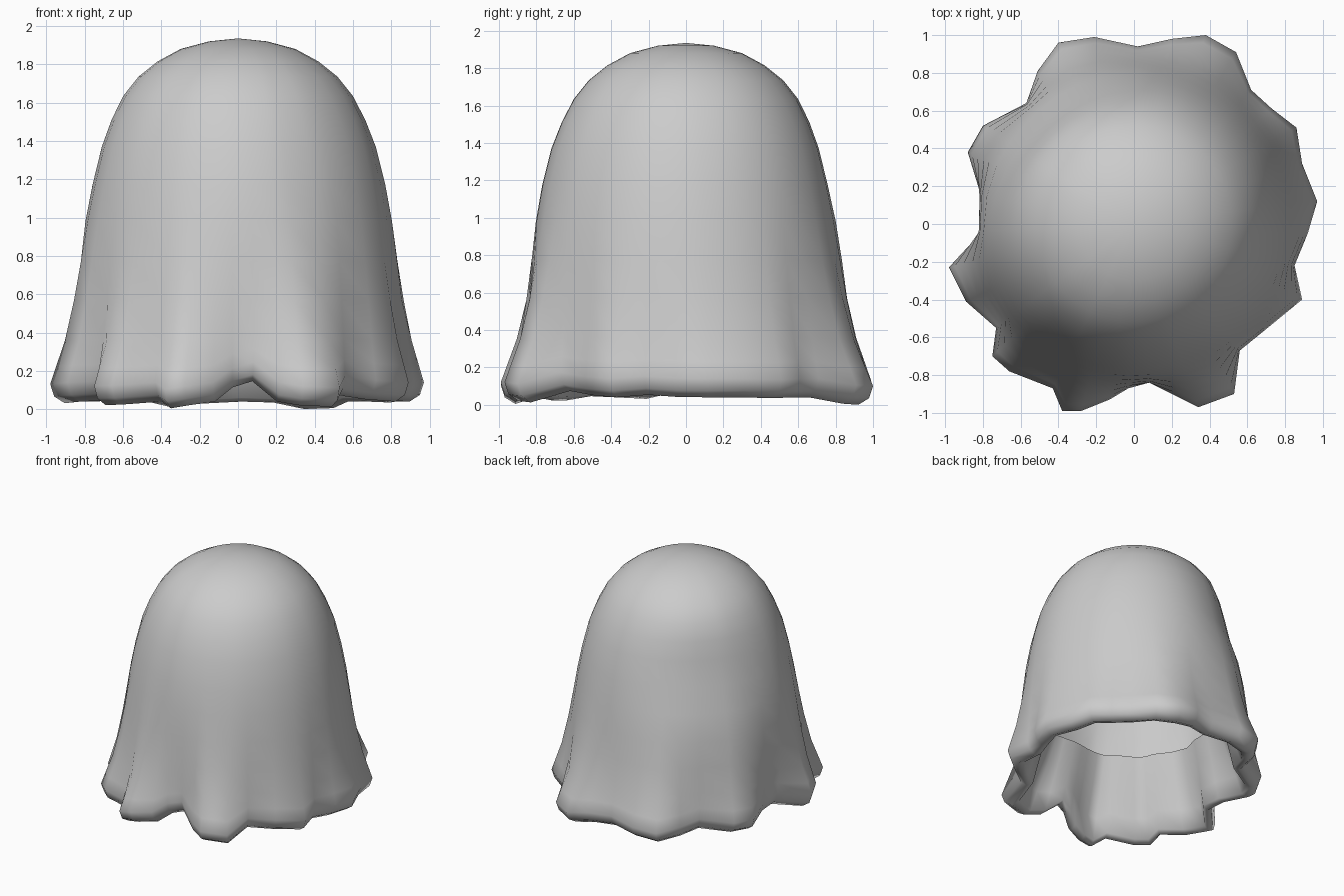
import bpy
import bmesh
import math
from mathutils import Vector

default_cube = bpy.data.objects.get("Cube")
if default_cube:
    bpy.data.objects.remove(default_cube, do_unlink=True)


def flat_material(name, colour):
    material = bpy.data.materials.new(name)
    material.use_nodes = True
    material.diffuse_color = colour
    material.node_tree.nodes["Principled BSDF"].inputs["Base Color"].default_value = colour
    return material


# Plan outline of the wavy hem, anticlockwise from the left side
HEM = [
    (.97, .12), (.89, .32), (.86, .51), (.73, .61), (.62, .71), (.54, .91),
    (.38, 1), (.2, .98), (.02, .94), (-.21, .99), (-.4, .96), (-.51, .81),
    (-.57, .64), (-.8, .52), (-.88, .38), (-.81, .15), (-.8, -.04),
    (-.98, -.23), (-.89, -.41), (-.73, -.55), (-.75, -.7), (-.66, -.78),
    (-.43, -.87), (-.38, -.99), (-.28, -.99), (-.13, -.93), (-.03, -.87),
    (.08, -.84), (.22, -.91), (.34, -.97), (.53, -.9), (.56, -.67),
    (.72, -.54), (.89, -.4), (.85, -.22), (.92, -.05),
]
MEAN_RADIUS = .93
BACK_RIGHT = Vector((-1, 1, 0)).normalized()

# Rings from crown to hem, round under it and up the open lining:
# radius, height, strength of the folds, strength of the hem lift
RINGS = [
    (.15, 1.92, 0, 0), (.3, 1.88, 0, 0), (.42, 1.815, 0, 0),
    (.52, 1.735, 0, 0), (.6, 1.635, 0, 0), (.665, 1.51, 0, 0),
    (.72, 1.37, 0, 0), (.77, 1.17, 0, 0), (.805, .98, .03, 0),
    (.833, .77, .12, 0), (.858, .57, .27, 0), (.888, .36, .52, .3),
    (.912, .23, .82, .8), (.93, .14, 1, 1), (.91, .075, .98, 1),
    (.86, .04, .9, 1), (.81, .06, .85, 1), (.77, .2, .7, .7),
    (.7, .42, .4, .3), (.64, .62, .25, 0),
]


def hem_lift(direction, offset):
    # Hollows ride higher, most of all at the front; tips hang lower
    if offset > 0:
        return -.5 * max(0, offset - .06)
    return -offset * (.25 + max(0, -direction.y) ** 4)


def shoulder_slope(direction, height):
    # The cloth falls away more steeply over the back right shoulder
    facing = max(0, direction.dot(BACK_RIGHT)) ** 4
    return .06 * facing * max(0, 1 - abs(height - 1.25) / .4)


def build_sheet():
    bm = bmesh.new()

    def add_ring(radius, height, fold, lift):
        ring = []
        for x, y in HEM:
            outline = Vector((x, y, 0))
            direction = outline.normalized()
            offset = outline.length - MEAN_RADIUS
            reach = radius + offset * fold - shoulder_slope(direction, height)
            position = direction * reach
            position.z = height + lift * hem_lift(direction, offset)
            ring.append(bm.verts.new(position))
        return ring

    rings = [add_ring(*row) for row in RINGS]
    count = len(HEM)

    # Rounded crown
    crown = bm.verts.new((0, 0, 1.935))
    for i in range(count):
        bm.faces.new((crown, rings[0][i], rings[0][(i + 1) % count]))

    # Draped wall, hem and lining
    for upper, lower in zip(rings, rings[1:]):
        for i in range(count):
            j = (i + 1) % count
            bm.faces.new((upper[i], lower[i], lower[j], upper[j]))

    ground = min(vertex.co.z for vertex in bm.verts)
    bmesh.ops.translate(bm, verts=bm.verts, vec=(0, 0, -ground))
    mesh = bpy.data.meshes.new("draped_sheet")
    bm.to_mesh(mesh)
    bm.free()
    sheet = bpy.data.objects.new("draped_sheet", mesh)
    bpy.context.collection.objects.link(sheet)
    return sheet


sheet = build_sheet()
sheet.data.materials.append(flat_material("sheet_grey", (.6, .6, .6, 1)))

# Smooth cloth
bpy.ops.object.select_all(action='DESELECT')
sheet.select_set(True)
bpy.context.view_layer.objects.active = sheet
bpy.ops.object.shade_smooth_by_angle(angle=math.radians(80))
